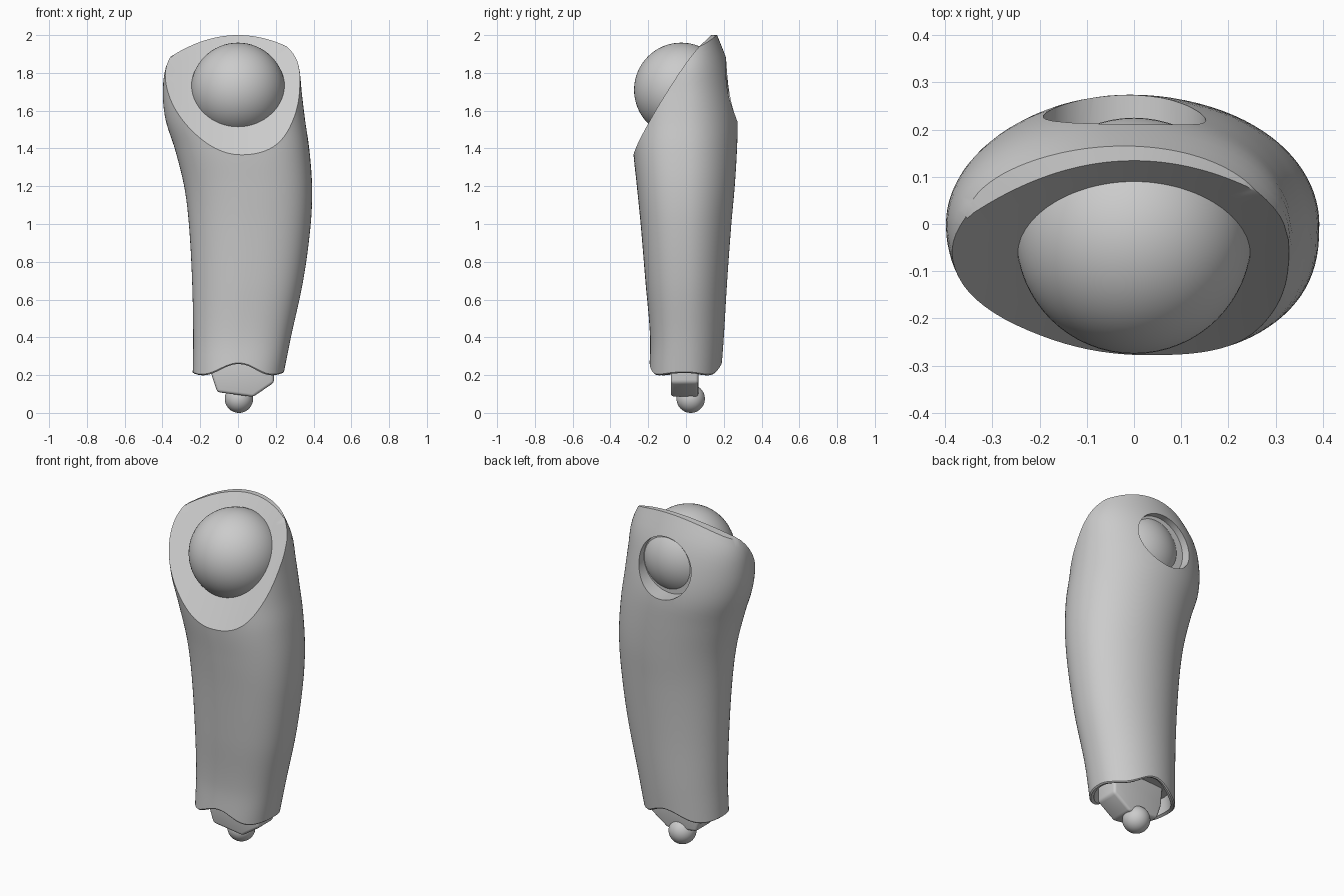
import bpy, bmesh, math
from mathutils import Vector

cube = bpy.data.objects.get("Cube")
if cube:
    bpy.data.objects.remove(cube, do_unlink=True)

grey = bpy.data.materials.new("plain grey")
grey.use_nodes = True
grey.diffuse_color = (0.6, 0.6, 0.6, 1)
grey.node_tree.nodes["Principled BSDF"].inputs["Base Color"].default_value = (0.6, 0.6, 0.6, 1)

# Body sections: height, left edge, right edge, front edge, back edge
SECTIONS = [
    (0.2, -0.24, 0.24, -0.195, 0.185),
    (0.4, -0.237, 0.28, -0.19, 0.2),
    (0.7, -0.243, 0.345, -0.215, 0.218),
    (1.0, -0.26, 0.385, -0.24, 0.24),
    (1.2, -0.285, 0.392, -0.26, 0.258),
    (1.4, -0.335, 0.377, -0.28, 0.27),
    (1.55, -0.383, 0.355, -0.28, 0.273),
    (1.7, -0.398, 0.337, -0.28, 0.255),
    (1.85, -0.375, 0.318, -0.28, 0.222),
    (2.0, -0.28, 0.25, -0.25, 0.165),
]
COLUMNS, ROWS = 96, 40


def finish(obj, angle=35):
    """Assign the colour and smooth the faces."""
    obj.data.materials.clear()
    obj.data.materials.append(grey)
    bpy.ops.object.select_all(action='DESELECT')
    obj.select_set(True)
    bpy.context.view_layer.objects.active = obj
    bpy.ops.object.shade_smooth_by_angle(angle=math.radians(angle))


def make_object(name, bm):
    bmesh.ops.recalc_face_normals(bm, faces=bm.faces[:])
    mesh = bpy.data.meshes.new(name)
    bm.to_mesh(mesh)
    bm.free()
    obj = bpy.data.objects.new(name, mesh)
    bpy.context.collection.objects.link(obj)
    return obj


def section(z):
    """Smoothly interpolated section extents at a height."""
    z = min(max(z, SECTIONS[0][0]), SECTIONS[-1][0])
    last = len(SECTIONS) - 1
    i = max(k for k in range(last) if SECTIONS[k][0] <= z)

    def slope(k, c):
        a, b = SECTIONS[max(k - 1, 0)], SECTIONS[min(k + 1, last)]
        return (b[c] - a[c]) / (b[0] - a[0])

    p, q = SECTIONS[i], SECTIONS[i + 1]
    h = q[0] - p[0]
    t = (z - p[0]) / h
    return [(1 + 2 * t) * (1 - t) ** 2 * p[c] + t * (1 - t) ** 2 * h * slope(i, c)
            + t * t * (3 - 2 * t) * q[c] + t * t * (t - 1) * h * slope(i + 1, c)
            for c in range(1, 5)]


def wall(angle, z):
    """Point on the body wall; the front right corner is fuller."""
    left, right, front, back = section(z)
    c, s = math.cos(angle), math.sin(angle)
    power = 1.0
    if s < 0:
        power = 0.8 if c > 0 else 0.95
    x = (left + right) / 2 + (right - left) / 2 * math.copysign(abs(c) ** power, c)
    y = (back if s > 0 else -front) * math.copysign(abs(s) ** power, s)
    return Vector((x, y, z))


def bisect(test, low, high):
    """Value where the test turns from true to false."""
    for _ in range(40):
        mid = (low + high) / 2
        low, high = (mid, high) if test(mid) else (low, mid)
    return low


# Slanted, slightly dished socket face and the rounded crest that limits it
def slant(x, y):
    return 1.37 + 1.54 * (y + 0.275) + 0.07 * min((x / 0.35) ** 2, 1.2)


def crest(x):
    return 2.0 - 0.9 * x * x


def top_height(p):
    return min(slant(p.x, p.y), crest(p.x))


def hem(p):
    return 0.235 + 0.03 * math.cos(math.pi * p.x / 0.19)


def build_body():
    bm = bmesh.new()
    angles = [2 * math.pi * i / COLUMNS for i in range(COLUMNS)]
    tops = [bisect(lambda z: z < top_height(wall(a, z)), 1.0, 2.0) for a in angles]
    hems = [hem(wall(a, 0.23)) for a in angles]
    rings = []

    # wavy underside with a recessed floor
    for scale, lift in ((0.02, 0.08), (0.86, 0.06), (0.9, 0.0), (0.97, -0.006)):
        ring = []
        for a, h in zip(angles, hems):
            p = wall(a, h)
            ring.append(Vector((p.x * scale, p.y * scale, h * (lift < 0.05) + 0.24 * (lift > 0.05) + lift)))
        rings.append(ring)

    # outer wall
    for r in range(ROWS + 1):
        rings.append([wall(a, h + (t - h) * r / ROWS) for a, h, t in zip(angles, hems, tops)])

    # crest edge, then socket face
    centre = Vector((-0.02, -0.05, 0))
    rim = rings[-1]
    edge = []
    for p in rim:
        def at(s, p=p):
            return centre.lerp(p, s)
        s = bisect(lambda k: slant(at(k).x, at(k).y) < crest(at(k).x), 0.3, 0.985)
        edge.append(at(s))
    for scale in (1, 0.85, 0.7, 0.5, 0.3, 0.02):
        ring = []
        for p in edge:
            q = centre.lerp(p, scale)
            q.z = top_height(q)
            ring.append(q)
        rings.append(ring)

    verts = [[bm.verts.new(p) for p in ring] for ring in rings]
    for low, high in zip(verts, verts[1:]):
        for i in range(COLUMNS):
            j = (i + 1) % COLUMNS
            bm.faces.new((low[i], low[j], high[j], high[i]))
    bm.faces.new(verts[0])
    bm.faces.new(verts[-1])
    return make_object("body_shell", bm)


def add_ball(name, location, radius):
    bpy.ops.mesh.primitive_uv_sphere_add(segments=64, ring_count=32, radius=radius, location=location)
    ball = bpy.context.object
    ball.name = name
    finish(ball)


body = build_body()

# Round window in the back of the body
bpy.ops.mesh.primitive_cylinder_add(vertices=64, radius=0.172, depth=0.4,
                                    location=(-0.02, 0.375, 1.71), rotation=(math.pi / 2, 0, 0))
cutter = bpy.context.object
cutter.name = "window_cutter"
cutter.hide_render = True
cut = body.modifiers.new("window", 'BOOLEAN')
cut.object = cutter
cut.solver = 'EXACT'
bpy.context.view_layer.objects.active = body
bpy.ops.object.modifier_apply(modifier=cut.name)
bpy.data.objects.remove(cutter, do_unlink=True)
finish(body)

# Bevelled plug under the body
bm = bmesh.new()
outline = [(-0.15, 0.32), (-0.14, 0.2), (-0.11, 0.11), (0.08, 0.085), (0.19, 0.16), (0.19, 0.32)]
face = bm.faces.new([bm.verts.new((x, -0.08, z)) for x, z in outline])
extruded = bmesh.ops.extrude_face_region(bm, geom=[face])
bmesh.ops.translate(bm, vec=(0, 0.145, 0),
                    verts=[v for v in extruded["geom"] if isinstance(v, bmesh.types.BMVert)])
bmesh.ops.bevel(bm, geom=bm.edges[:], offset=0.015, segments=3, profile=0.5, affect='EDGES')
finish(make_object("lower_plug", bm))

# Joint balls
add_ball("upper_ball", (0, -0.025, 1.71), 0.25)
add_ball("lower_ball", (0.005, 0.025, 0.075), 0.075)
